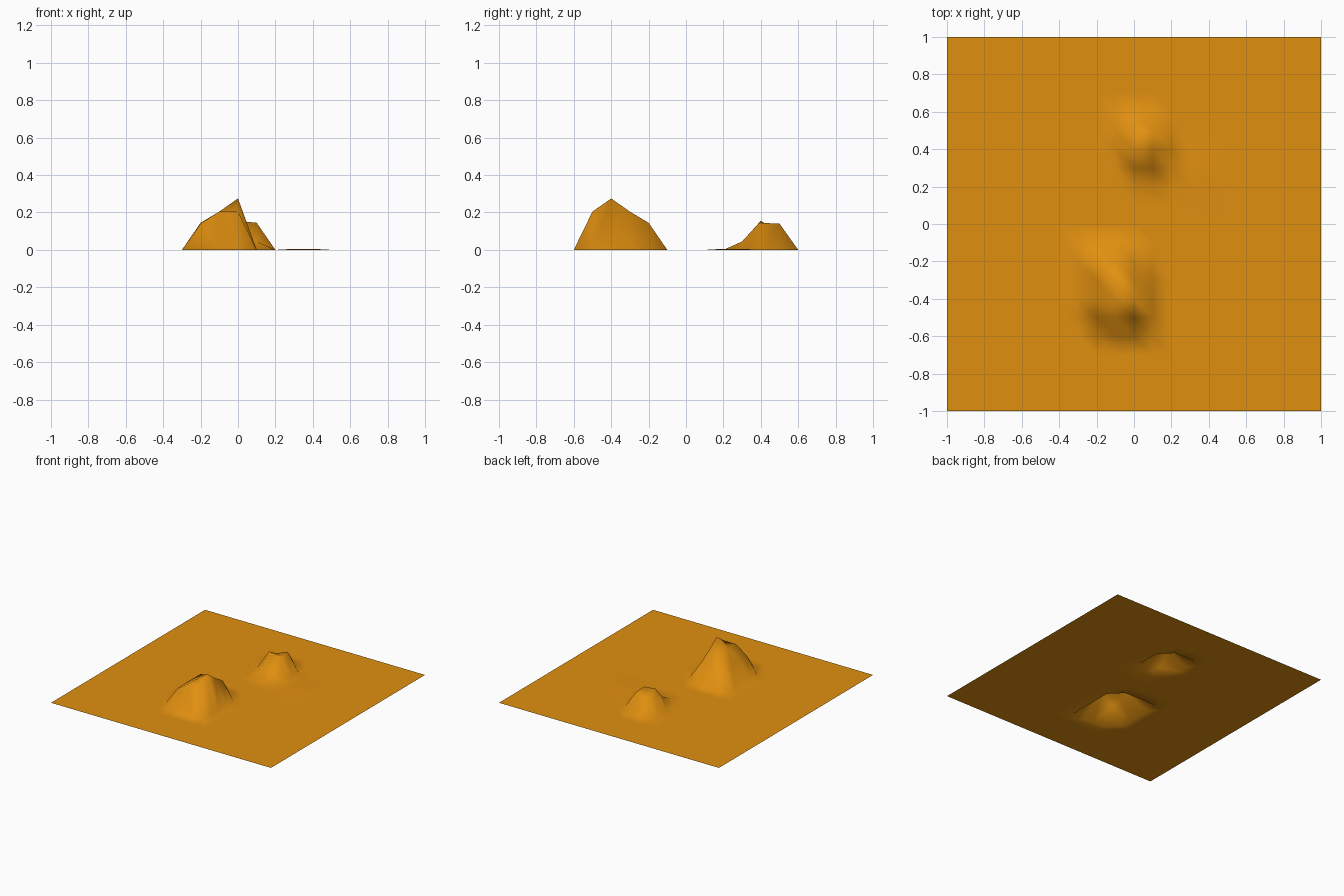
import bpy
import bmesh

cube = bpy.data.objects.get("Cube")
if cube:
    bpy.data.objects.remove(cube)

CELLS = 20
STEP = 2 / CELLS

# Each hill: grid column of its left edge, grid row of its front edge,
# then rows of heights running from front to back
HILLS = {
    "large_hill": (8, 5, [(0.14, 0.205, 0.205),
                          (0.145, 0.205, 0.275),
                          (0.145, 0.205, 0.205),
                          (0.145, 0.145, 0.145)]),
    "small_hill": (10, 13, [(0.045, 0.045),
                            (0.155, 0.145),
                            (0.1, 0.14)]),
    "low_rise": (13, 12, [(0.006, 0.006),
                          (0.006, 0.006)]),
}


def make_material(name, colour):
    mat = bpy.data.materials.new(name)
    mat.use_nodes = True
    mat.diffuse_color = colour
    bsdf = next(n for n in mat.node_tree.nodes if n.type == 'BSDF_PRINCIPLED')
    bsdf.inputs["Base Color"].default_value = colour
    bsdf.inputs["Roughness"].default_value = 0.9
    return mat


# Height of every raised grid point
heights = {}
for column, row, rows in HILLS.values():
    for j, values in enumerate(rows):
        for i, z in enumerate(values):
            heights[column + i, row + j] = z

# Ground sheet with the hills pulled up from it
bm = bmesh.new()
grid = {(i, j): bm.verts.new((i * STEP - 1, j * STEP - 1, heights.get((i, j), 0)))
        for i in range(CELLS + 1) for j in range(CELLS + 1)}

# Two triangles per cell, all split along the same diagonal
for i in range(CELLS):
    for j in range(CELLS):
        a, b = grid[i, j], grid[i + 1, j]
        c, d = grid[i + 1, j + 1], grid[i, j + 1]
        bm.faces.new((a, b, d))
        bm.faces.new((b, c, d))
for face in bm.faces:
    face.smooth = True

mesh = bpy.data.meshes.new("desert_ground")
bm.to_mesh(mesh)
bm.free()
mesh.materials.append(make_material("sand_orange", (0.745, 0.275, 0.005, 1)))
ground = bpy.data.objects.new("desert_ground", mesh)
bpy.context.collection.objects.link(ground)
